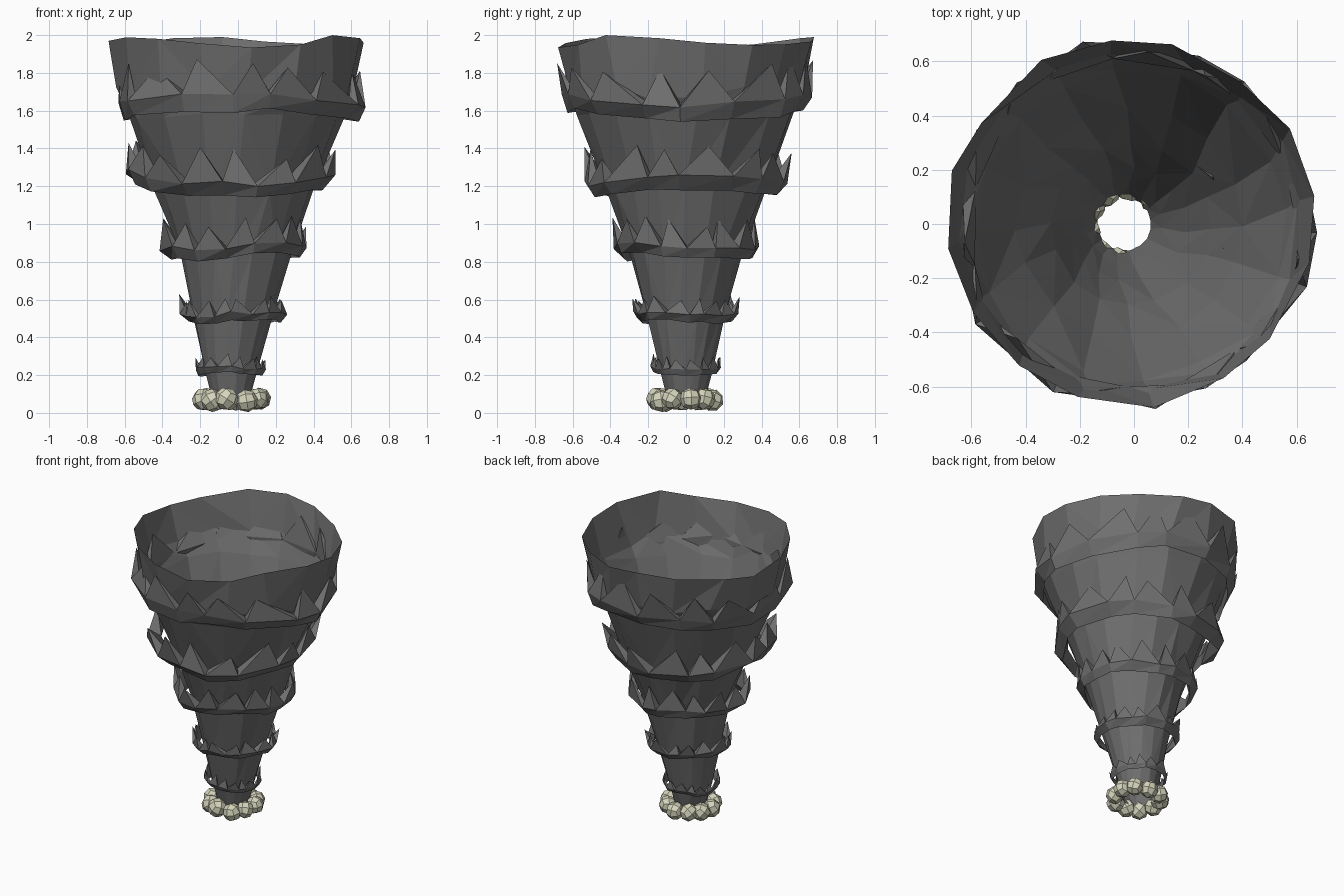
import bpy, math, random
from math import sin, cos, pi
from mathutils import Vector

if "Cube" in bpy.data.objects:
    bpy.data.objects.remove(bpy.data.objects["Cube"])

random.seed(7)
J = random.uniform


def make(name, verts, faces, mat=None):
    me = bpy.data.meshes.new(name)
    me.from_pydata(verts, [], faces)
    me.update()
    ob = bpy.data.objects.new(name, me)
    bpy.context.collection.objects.link(ob)
    if mat:
        me.materials.append(mat)
    return ob


stone = bpy.data.materials.new("dark_stone")
stone.diffuse_color = (0.16, 0.16, 0.16, 1)
stone.use_nodes = True
stone.node_tree.nodes["Principled BSDF"].inputs["Base Color"].default_value = stone.diffuse_color
bone = bpy.data.materials.new("pale_bead")
bone.diffuse_color = (0.66, 0.66, 0.50, 1)
bone.use_nodes = True
bone.node_tree.nodes["Principled BSDF"].inputs["Base Color"].default_value = bone.diffuse_color

# Flared open funnel: (z, radius, centre x)
PROFILE = [(0.07, 0.10, -0.037), (0.22, 0.14, -0.037), (0.52, 0.213, -0.025),
           (0.85, 0.297, -0.01), (1.18, 0.42, -0.015), (1.58, 0.57, -0.015),
           (1.70, 0.625, -0.01), (1.965, 0.675, -0.015)]
N = 16
verts, faces = [], []
for k, (z, r, cx) in enumerate(PROFILE):
    top = k == len(PROFILE) - 1
    for i in range(N):
        a = 2 * pi * (i + 0.5) / N + k * 0.05 + J(-0.06, 0.06)
        rr = r * (1 + J(-0.022, 0.022))
        dz = 0.027 * sin(3 * a + 2.6) + J(-0.01, 0.01) if top else J(-0.03, 0.03) * r * 2
        verts.append((cx + rr * cos(a), rr * sin(a), min(z + dz, 2.0)))
verts[-3] = (*verts[-3][:2], 2.0)
for k in range(len(PROFILE) - 1):
    for i in range(N):
        a, b = k * N + i, k * N + (i + 1) % N
        c, d = b + N, a + N
        faces += [(a, b, c), (a, c, d)] if (i + k) % 3 else [(a, b, d), (b, c, d)]
make("funnel", verts, faces, stone)


# Collars: standing band around the funnel with a crown of upward spikes
def collar(name, cx, z, r_wall, r_out, h, spike, n):
    vs, fs = [], []
    phase = J(0, 6)
    for i in range(n):
        a = 2 * pi * (i + J(-0.2, 0.2)) / n
        wob = r_out * (0.045 * sin(2 * a + phase) + J(-0.03, 0.03))
        ro = r_out * (1 + J(-0.035, 0.035))
        r_low = r_wall + (ro - r_wall) * J(0.35, 0.75)
        r_back = r_wall + (ro - r_wall) * J(0.3, 0.6)
        for r, zz in ((r_low, z), (ro, z + h * J(0.8, 1.2)), (r_back, z + h * 1.1)):
            vs.append((cx + r * cos(a), r * sin(a), zz + wob))
    for i in range(n):
        j = (i + 1) % n
        b0, o0, t0 = 3 * i, 3 * i + 1, 3 * i + 2
        b1, o1, t1 = 3 * j, 3 * j + 1, 3 * j + 2
        fs += [(b0, b1, o1), (b0, o1, o0), (b1, b0, t0), (b1, t0, t1)]
        # spike apex leans sideways, and a little in or out
        mid = (Vector(vs[o0]) + Vector(vs[o1])) / 2
        tip = mid + (Vector(vs[o1]) - Vector(vs[o0])) * J(-0.3, 0.3)
        flat = Vector((tip.x - cx, tip.y, 0)).normalized() * r_out * J(0.9, 1.05)
        p = len(vs)
        vs.append((cx + flat.x, flat.y, mid.z + spike * J(0.8, 1.15)))
        fs += [(o0, o1, p), (o1, t1, p), (t1, t0, p), (t0, o0, p)]
    make(name, vs, fs, stone)


collar("collar_1", -0.042, 0.205, 0.15, 0.185, 0.03, 0.06, 16)
collar("collar_2", -0.025, 0.485, 0.207, 0.28, 0.04, 0.085, 16)
collar("collar_3", -0.02, 0.825, 0.295, 0.39, 0.055, 0.14, 15)
collar("collar_4", -0.035, 1.17, 0.42, 0.55, 0.07, 0.165, 15)
collar("collar_5", -0.005, 1.575, 0.57, 0.665, 0.085, 0.195, 15)

# Ring of low-poly beads around the narrow end
NB = 10
for i in range(NB):
    a = 2 * pi * (i + 0.3 + J(-0.1, 0.1)) / NB
    rad = J(0.058, 0.064)
    bpy.ops.mesh.primitive_cube_add(size=2)
    ob = bpy.context.object
    ob.name = f"bead_{i + 1}"
    sub = ob.modifiers.new("round", 'SUBSURF')
    sub.levels = sub.render_levels = 1
    bpy.ops.object.modifier_apply(modifier="round")
    for v in ob.data.vertices:
        v.co = v.co.normalized() * rad
    ob.data.materials.append(bone)
    ob.rotation_euler = (J(0, 3), J(0, 3), J(0, 3))
    ob.location = (-0.032 + 0.152 * cos(a), -0.005 + 0.146 * sin(a), 0.064 + J(-0.002, 0.012))
